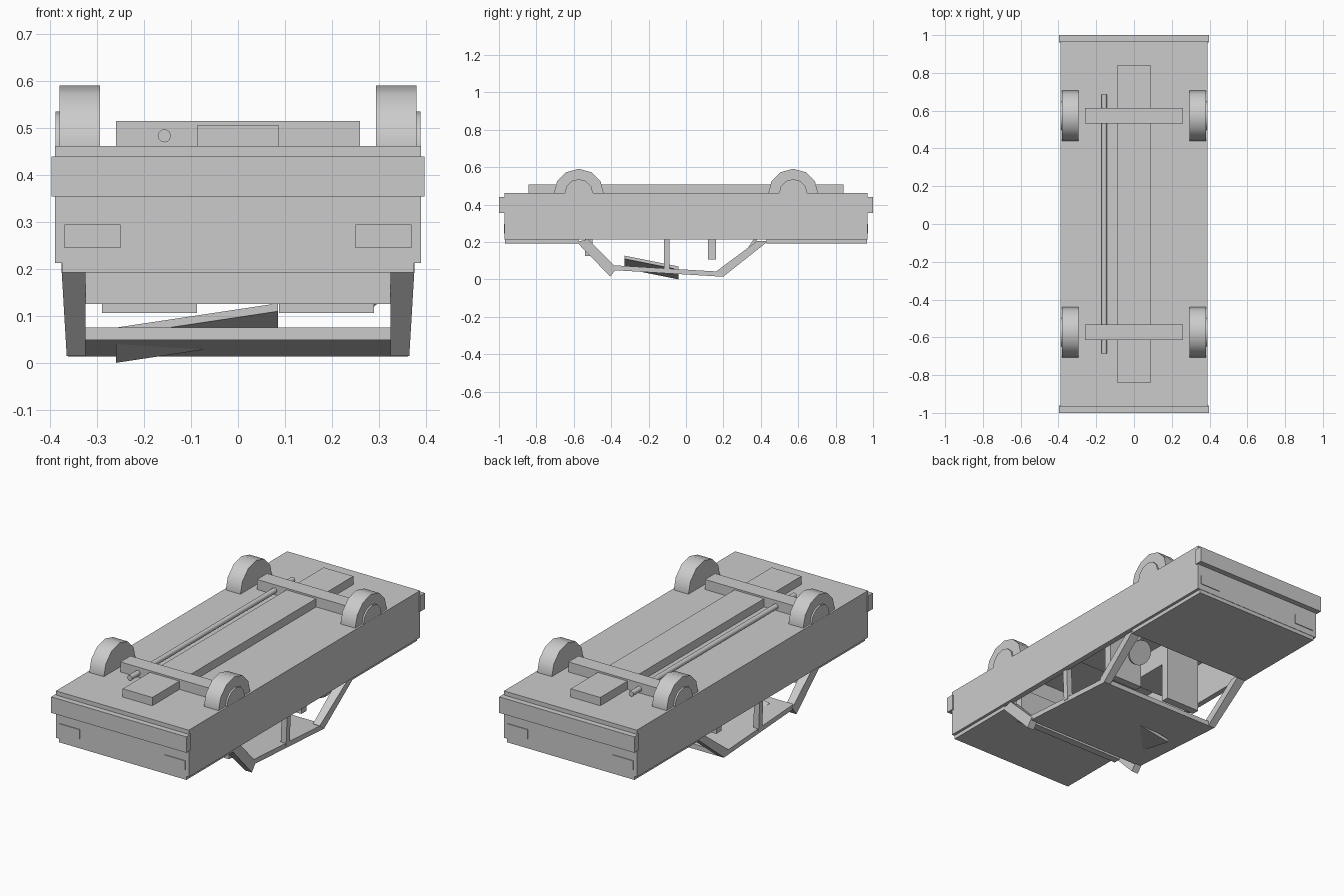
import bpy, bmesh, math
from mathutils import Vector

if "Cube" in bpy.data.objects:
    bpy.data.objects.remove(bpy.data.objects["Cube"])

grey = bpy.data.materials.new("grey")
grey.diffuse_color = (0.6, 0.6, 0.6, 1)
grey.use_nodes = True
grey.node_tree.nodes["Principled BSDF"].inputs["Base Color"].default_value = grey.diffuse_color


def finish(bm, name):
    bmesh.ops.recalc_face_normals(bm, faces=bm.faces)
    me = bpy.data.meshes.new(name)
    bm.to_mesh(me)
    bm.free()
    me.materials.append(grey)
    ob = bpy.data.objects.new(name, me)
    bpy.context.collection.objects.link(ob)
    return ob


def box(name, x0, x1, y0, y1, z0, z1, height=None):
    """Box; height(x, y) optionally shears it upward."""
    bm = bmesh.new()
    bmesh.ops.create_cube(bm, size=1)
    for v in bm.verts:
        v.co = Vector((x1 if v.co.x > 0 else x0,
                       y1 if v.co.y > 0 else y0,
                       z1 if v.co.z > 0 else z0))
        if height:
            v.co.z += height(v.co.x, v.co.y)
    return finish(bm, name)


def cylinder(name, centre, axis, radius, length, sides):
    bm = bmesh.new()
    bmesh.ops.create_cone(bm, cap_ends=True, segments=sides,
                          radius1=radius, radius2=radius, depth=length)
    ob = finish(bm, name)
    ob.location = centre
    ob.rotation_euler = Vector(axis).to_track_quat('Z', 'Y').to_euler()
    bpy.ops.object.select_all(action='DESELECT')
    ob.select_set(True)
    bpy.context.view_layer.objects.active = ob
    bpy.ops.object.shade_smooth_by_angle(angle=math.radians(40))
    return ob


def post(name, side, profile, xs):
    """Leaning post from a side profile, with inner and outer x per point."""
    bm = bmesh.new()
    inner = [bm.verts.new((side * a, y, z)) for (y, z), (a, b) in zip(profile, xs)]
    outer = [bm.verts.new((side * b, y, z)) for (y, z), (a, b) in zip(profile, xs)]
    bm.faces.new(inner)
    bm.faces.new(outer)
    n = len(profile)
    for i in range(n):
        j = (i + 1) % n
        bm.faces.new((inner[i], inner[j], outer[j], outer[i]))
    return finish(bm, name)


# Overturned body tub, opened downward at the cabin
body = box("body", -0.39, 0.39, -0.97, 0.97, 0.213, 0.462)
cutter = box("cabin_cutter", -0.36, 0.36, -0.57, 0.43, 0.1, 0.435)
cutter.hide_render = True
cutter.hide_viewport = True
cut = body.modifiers.new("cabin", 'BOOLEAN')
cut.operation = 'DIFFERENCE'
cut.solver = 'EXACT'
cut.object = cutter

# Bonnet and boot lids
box("bonnet", -0.375, 0.375, -0.968, -0.575, 0.193, 0.22)
box("boot_lid", -0.375, 0.375, 0.43, 0.968, 0.193, 0.22)

# Bumpers and lamps at both ends
for s, end in ((-1, "front"), (1, "rear")):
    ys = sorted((s * 0.96, s * 1.0))
    box(end + "_bumper", -0.397, 0.397, *ys, 0.355, 0.44)
    ys = sorted((s * 0.965, s * 0.974))
    for t, hand in ((-1, "left"), (1, "right")):
        box(f"{end}_{hand}_lamp", *sorted((t * 0.25, t * 0.37)), *ys, 0.245, 0.295)

# Underside: centre tunnel, drive rod and axles
box("centre_tunnel", -0.087, 0.087, -0.843, 0.843, 0.45, 0.506)
cylinder("exhaust_pipe", (-0.157, 0, 0.484), (0, 1, 0), 0.014, 1.37, 12)
for s, end in ((-1, "front"), (1, "rear")):
    y = s * 0.573
    box(end + "_axle", -0.26, 0.26, y - 0.042, y + 0.042, 0.455, 0.515)
    for t, hand in ((-1, "left"), (1, "right")):
        cylinder(f"{end}_{hand}_wheel", (t * 0.337, y, 0.457), (1, 0, 0), 0.134, 0.086, 12)
        cylinder(f"{end}_{hand}_hub", (t * 0.36, y, 0.46), (1, 0, 0), 0.076, 0.058, 12)

# Roof, sloping toward the rear
box("roof", -0.362, 0.362, -0.385, 0.2, 0, 0.026,
    lambda x, y: 0.026 - 0.06 * y)

# Cabin posts
lean = [(0.325, 0.376), (0.325, 0.376), (0.325, 0.365), (0.325, 0.365)]
for t, hand in ((-1, "left"), (1, "right")):
    post(hand + "_windscreen_post", t,
         [(-0.585, 0.2), (-0.525, 0.215), (-0.37, 0.06), (-0.405, 0.015)], lean)
    post(hand + "_rear_post", t,
         [(0.44, 0.205), (0.38, 0.205), (0.165, 0.045), (0.2, 0.015)], lean)
    post(hand + "_middle_post", t,
         [(-0.118, 0.225), (-0.088, 0.225), (-0.088, 0.045), (-0.118, 0.045)],
         [(0.34, 0.372), (0.34, 0.372), (0.333, 0.365), (0.333, 0.365)])
    # Front seats hanging from the floor
    xs = sorted((t * 0.087, t * 0.29))
    box(hand + "_seat_back", *xs, 0.118, 0.16, 0.106, 0.44)
    box(hand + "_seat_cushion", *xs, -0.13, 0.118, 0.32, 0.44)

# Dashboard
box("dashboard", -0.325, 0.325, -0.54, -0.5, 0.126, 0.3)

# Loose disc near the rear window
cylinder("loose_disc", (0.25, 0.34, 0.167), (0, 0.83, -0.55), 0.065, 0.016, 20)

# Loose tilted panel breaking through the roof
box("loose_panel", -0.26, 0.085, -0.33, -0.04, 0, 0.017,
    lambda x, y: 0.11 + 0.15 * (x - 0.085) - 0.2 * (y + 0.33))
